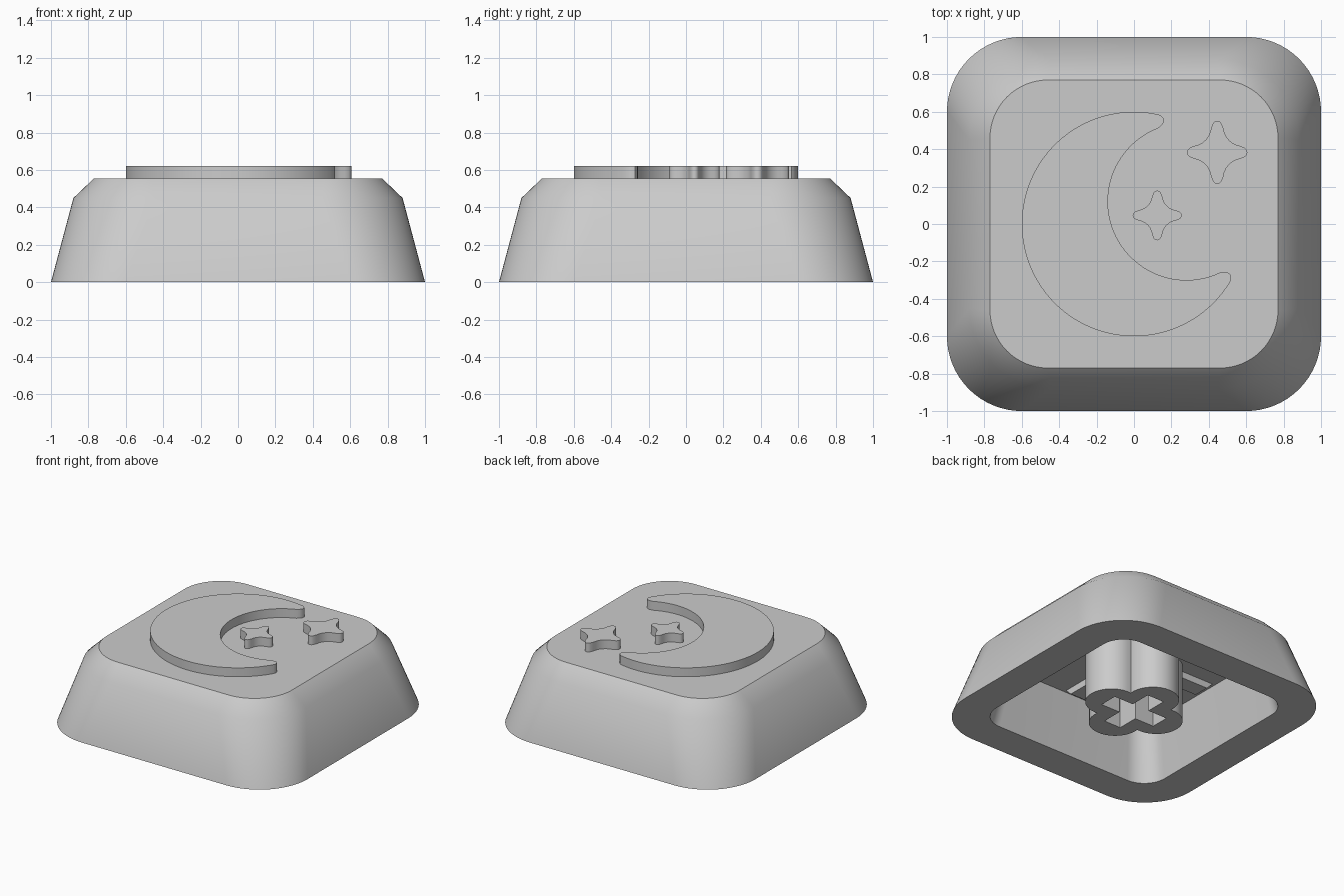
import bpy, bmesh, math
from mathutils import Vector, Matrix

if "Cube" in bpy.data.objects:
    bpy.data.objects.remove(bpy.data.objects["Cube"])

grey = bpy.data.materials.new("plain grey")
grey.diffuse_color = (0.6, 0.6, 0.6, 1)
grey.use_nodes = True
grey.node_tree.nodes["Principled BSDF"].inputs["Base Color"].default_value = grey.diffuse_color


def loft(name, rings, smooth=35):
    """Skin a list of equal-length point rings and cap both ends."""
    bm = bmesh.new()
    loops = [[bm.verts.new(p) for p in ring] for ring in rings]
    n = len(loops[0])
    for a, b in zip(loops, loops[1:]):
        for i in range(n):
            j = (i + 1) % n
            bm.faces.new((a[i], a[j], b[j], b[i]))
    bm.faces.new(loops[0])
    bm.faces.new(loops[-1])
    bmesh.ops.recalc_face_normals(bm, faces=bm.faces)
    me = bpy.data.meshes.new(name)
    bm.to_mesh(me)
    bm.free()
    me.materials.append(grey)
    ob = bpy.data.objects.new(name, me)
    bpy.context.collection.objects.link(ob)
    bpy.ops.object.select_all(action='DESELECT')
    ob.select_set(True)
    bpy.context.view_layer.objects.active = ob
    bpy.ops.object.shade_smooth_by_angle(angle=math.radians(smooth))
    return ob


def rounded_square(h, r, z, seg=16):
    pts = []
    for k in range(4):
        a0 = k * math.pi / 2
        cx = (h - r) * (1 if k in (0, 3) else -1)
        cy = (h - r) * (1 if k < 2 else -1)
        for i in range(seg + 1):
            a = a0 + math.pi / 2 * i / seg
            pts.append((cx + r * math.cos(a), cy + r * math.sin(a), z))
    return pts


def extrude(name, pts, z0, z1):
    return loft(name, [[(x, y, z) for x, y in pts] for z in (z0, z1)])


# Hollow cap: ceiling, inner wall, bottom rim, outer wall, chamfer, top
loft("cap_shell", [rounded_square(*p) for p in (
    (0.67, 0.16, 0.43), (0.75, 0.18, 0.0), (1.0, 0.40, 0.0),
    (0.88, 0.43, 0.45), (0.77, 0.31, 0.555))])

# Four-lobed stem with a cross-shaped socket
HALF, W = 0.23, 0.07
LOBE_D, LOBE_R = 0.20, 0.18
corner = math.degrees(math.atan2(W, HALF))
angles = sorted(math.radians(q * 90 + a) for q in range(4)
                for a in [*range(0, 90, 5), corner, 90 - corner])


def lobe_radius(a):
    f = (a + math.pi / 4) % (math.pi / 2) - math.pi / 4
    return LOBE_D * math.cos(f) + math.sqrt(LOBE_R ** 2 - (LOBE_D * math.sin(f)) ** 2)


def cross_radius(a):
    c, s = max(abs(math.cos(a)), 1e-6), max(abs(math.sin(a)), 1e-6)
    return max(min(HALF / c, W / s), min(W / c, HALF / s))


def polar(fn, z):
    return [(fn(a) * math.cos(a), fn(a) * math.sin(a), z) for a in angles]


loft("stem", [polar(lobe_radius, 0.45), polar(lobe_radius, 0.0),
              polar(cross_radius, 0.0), polar(cross_radius, 0.42)])

# Reinforcing ribs under the ceiling
for k in range(4):
    rot = Matrix.Rotation(k * math.pi / 2, 3, 'Z')
    rings = [[rot @ Vector((x, y, z)) for y, z in
              ((-0.06, low), (0.06, low), (0.06, 0.45), (-0.06, 0.45))]
             for x, low in ((0.30, 0.38), (0.60, 0.38), (0.65, 0.43))]
    loft("ceiling_rib", rings)

# Crescent moon, drawn along its own axis and then turned
tip = [(0.362, 0.474), (0.368, 0.455), (0.360, 0.437), (0.342, 0.426)]
outer = [(0.6 * math.cos(a), 0.6 * math.sin(a)) for a in
         (math.radians(54 + 252 * i / 72) for i in range(73))]
inner = [(0.305 + 0.42 * math.cos(a), 0.42 * math.sin(a)) for a in
         (math.radians(272 - 184 * i / 48) for i in range(49))]
moon = outer + [(x, -y) for x, y in tip] + inner + tip[::-1]
t = math.radians(23.2)
moon = [(x * math.cos(t) - y * math.sin(t), x * math.sin(t) + y * math.cos(t))
        for x, y in moon]
extrude("moon", moon, 0.54, 0.622)

# Four-pointed stars with softened tips
arm = [(1, 0), (0.98, 0.08), (0.92, 0.14), (0.78, 0.20), (0.64, 0.235), (0.50, 0.30)]
quarter = arm + [(0.39, 0.39)] + [(y, x) for x, y in arm[:0:-1]]


def star(name, cx, cy, rx, ry):
    pts = []
    for k in range(4):
        c, s = (1, 0, -1, 0)[k], (0, 1, 0, -1)[k]
        pts += [(cx + rx * (x * c - y * s), cy + ry * (x * s + y * c)) for x, y in quarter]
    extrude(name, pts, 0.54, 0.622)


star("large_star", 0.445, 0.383, 0.161, 0.168)
star("small_star", 0.124, 0.046, 0.131, 0.133)
